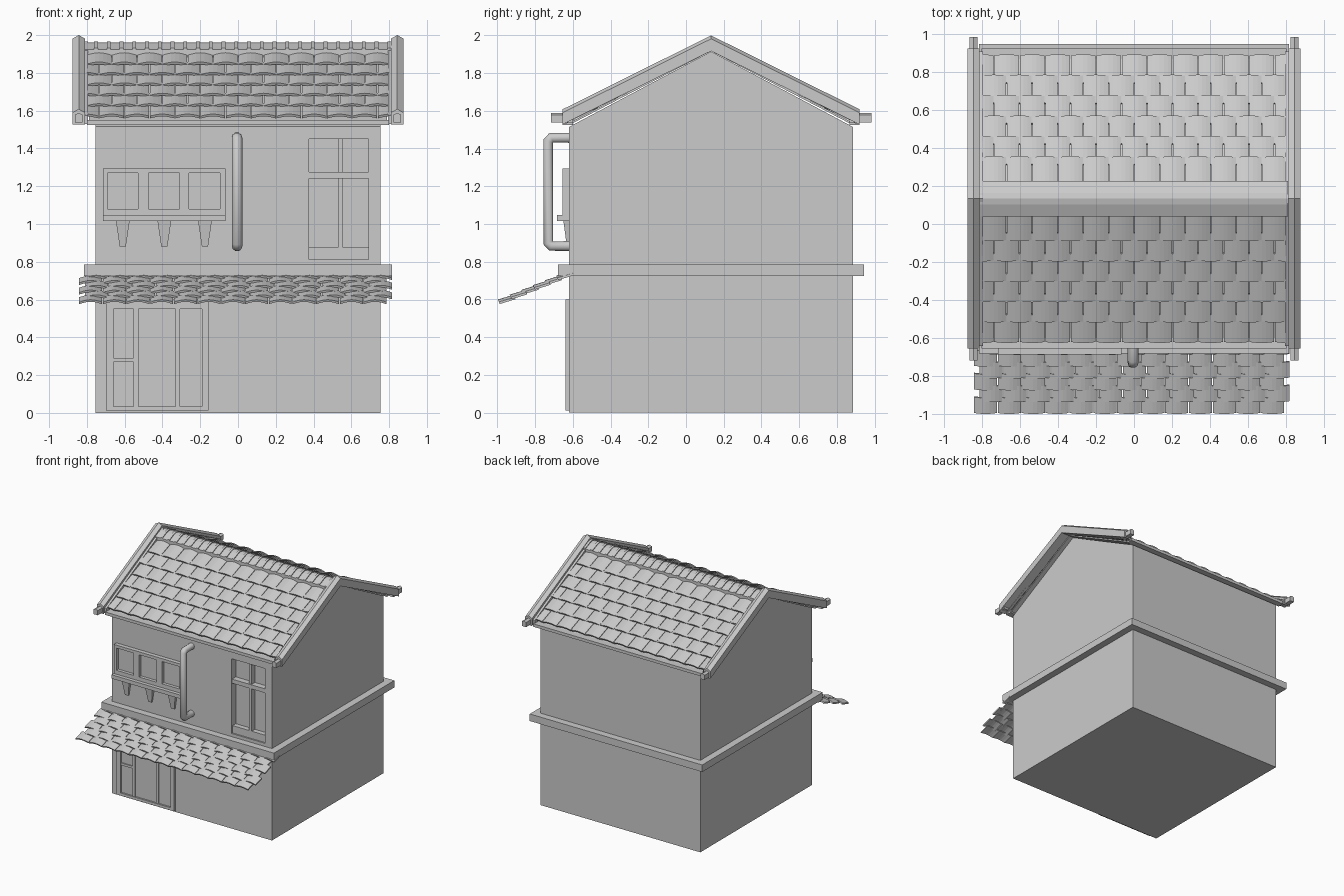
import bpy, bmesh, math
from mathutils import Vector

if "Cube" in bpy.data.objects:
    bpy.data.objects.remove(bpy.data.objects["Cube"])

YC = 0.133           # roof ridge position in y
FRONT = -0.62        # front wall plane


def finish(name, bm):
    bmesh.ops.recalc_face_normals(bm, faces=bm.faces)
    me = bpy.data.meshes.new(name)
    bm.to_mesh(me)
    bm.free()
    ob = bpy.data.objects.new(name, me)
    bpy.context.collection.objects.link(ob)
    return ob


def add_box(bm, x0, x1, y0, y1, z0, z1):
    vs = bmesh.ops.create_cube(bm, size=1)['verts']
    for v in vs:
        v.co = ((x0 + x1) / 2 + v.co.x * (x1 - x0),
                (y0 + y1) / 2 + v.co.y * (y1 - y0),
                (z0 + z1) / 2 + v.co.z * (z1 - z0))


def boxes(name, *dims):
    bm = bmesh.new()
    for d in dims:
        add_box(bm, *d)
    return finish(name, bm)


def loft(bm, a, b):
    """Closed solid between two matching loops."""
    va, vb = [bm.verts.new(p) for p in a], [bm.verts.new(p) for p in b]
    n = len(va)
    bm.faces.new(va)
    bm.faces.new(vb[::-1])
    for i in range(n):
        j = (i + 1) % n
        bm.faces.new((va[i], vb[i], vb[j], va[j]))


def mirror_y(p):
    return (p[0], 2 * YC - p[1], p[2])


# --- house body with gable, recessed for the balcony door
bm = bmesh.new()
prof = [(FRONT, 0), (0.885, 0), (0.885, 1.515), (YC, 1.915), (FRONT, 1.515)]
loft(bm, [(-0.755, y, z) for y, z in prof], [(0.755, y, z) for y, z in prof])
walls = finish("house_walls", bm)
cutter = boxes("door_cutter", (0.355, 0.71, -0.7, FRONT + 0.055, 0.80, 1.47))
cutter.hide_render = True
mod = walls.modifiers.new("door_recess", 'BOOLEAN')
mod.operation = 'DIFFERENCE'
mod.object = cutter
bpy.context.view_layer.objects.active = walls
bpy.ops.object.modifier_apply(modifier=mod.name)
bpy.data.objects.remove(cutter)

boxes("floor_band", (-0.815, 0.815, -0.68, 0.945, 0.725, 0.785))

# --- balcony door set in the recess
d0, d1 = FRONT + 0.012, FRONT + 0.06
boxes("balcony_door_frame",
      (0.355, 0.375, FRONT, d1, 0.80, 1.47), (0.69, 0.71, FRONT, d1, 0.80, 1.47),
      (0.375, 0.69, FRONT, d1, 1.45, 1.47), (0.375, 0.69, FRONT, d1, 0.80, 0.812),
      (0.53, 0.555, d0, d1, 0.875, 1.45),
      (0.375, 0.69, FRONT + 0.004, d1, 1.24, 1.275),
      (0.375, 0.69, d0, d1, 0.812, 0.875))

# --- three-pane window box, sill and tapered brackets
w = -0.655
boxes("window_frame",
      (-0.715, -0.065, FRONT - 0.008, FRONT + 0.01, 1.045, 1.295),
      (-0.715, -0.065, w, FRONT, 1.27, 1.295), (-0.715, -0.065, w, FRONT, 1.045, 1.08),
      *[(a, b, w, FRONT, 1.08, 1.27) for a, b in
        ((-0.715, -0.69), (-0.53, -0.475), (-0.31, -0.26), (-0.095, -0.065))])
boxes("window_sill", (-0.715, -0.065, -0.685, FRONT, 1.015, 1.047))
bm = bmesh.new()
for x in (-0.61, -0.39, -0.175):
    loft(bm, [(x - 0.036, FRONT, 1.015), (x + 0.036, FRONT, 1.015),
              (x + 0.036, -0.65, 1.015), (x - 0.036, -0.65, 1.015)],
         [(x - 0.016, FRONT, 0.88), (x + 0.016, FRONT, 0.88),
          (x + 0.016, -0.632, 0.88), (x - 0.016, -0.632, 0.88)])
finish("window_brackets", bm)

# --- ground floor sliding doors
g = -0.64
boxes("ground_door",
      (-0.70, -0.155, FRONT - 0.006, FRONT + 0.01, 0.012, 0.60),
      (-0.70, -0.66, g, FRONT, 0.012, 0.60), (-0.19, -0.155, g, FRONT, 0.012, 0.60),
      (-0.66, -0.19, g, FRONT, 0.55, 0.60), (-0.66, -0.19, g, FRONT, 0.012, 0.035),
      *[(x - 0.012, x + 0.012, g + 0.005, FRONT, 0.035, 0.55) for x in (-0.54, -0.32)],
      (-0.66, -0.54, g + 0.005, FRONT, 0.27, 0.29))

# --- drain pipe
cu = bpy.data.curves.new("drain_pipe", 'CURVE')
cu.dimensions = '3D'
cu.bevel_depth = 0.028
cu.bevel_resolution = 3
cu.use_fill_caps = True
path = [(-0.60, 1.457), (-0.715, 1.457), (-0.73, 1.44), (-0.73, 0.90), (-0.715, 0.883), (-0.60, 0.883)]
sp = cu.splines.new('POLY')
sp.points.add(len(path) - 1)
for pt, (y, z) in zip(sp.points, path):
    pt.co = (-0.005, y, z, 1)
sp.use_smooth = True
bpy.context.collection.objects.link(bpy.data.objects.new("drain_pipe", cu))


# --- curved roof tiles
def add_tile(bm, x0, x1, low, high, lift, arc, thick, limit, flip=False):
    lo, hi = Vector((0, *low)), Vector((0, *high))
    d = (hi - lo).normalized()
    n = Vector((0, -d.z, d.y))
    ends = []
    for base in (lo + n * lift, hi):
        top, bot = [], []
        for i in range(7):
            t = i / 6
            x = x0 + (x1 - x0) * t
            x = max(-limit, min(limit, x))
            t = (x - x0) / (x1 - x0)
            p = base + n * (arc * math.sin(math.pi * t)) + Vector((x, 0, 0))
            if top and x - top[-1].x < 1e-4:
                continue
            top.append(p + n * thick)
            bot.append(p)
        loop = top + bot[::-1]
        ends.append([mirror_y(p) for p in loop] if flip else loop)
    if len(ends[0]) >= 4:
        loft(bm, *ends)


def tile_field(name, start, slope, rows, step, x0, width, cols, shift, limit,
               lift, arc, thick, flip=False):
    bm = bmesh.new()
    for r in range(rows):
        y = start[0] + r * step
        z = start[1] + r * step * slope
        run = step * 1.3
        for c in range(cols):
            a = x0 + c * width + (r % 2) * shift
            add_tile(bm, a + 0.002, a + width - 0.002, (y, z), (y + run, z + run * slope),
                     lift, arc, thick, limit, flip)
    return finish(name, bm)


SLOPE = 0.515
for label, flip in (("front", False), ("back", True)):
    tile_field("roof_tiles_" + label, (-0.605, 1.543), SLOPE, 6, 0.107, -0.87, 0.134, 13, 0.067,
               0.80, 0.018, 0.012, 0.014, flip)
tile_field("awning_tiles", (-0.985, 0.568), 0.41, 6, 0.062, -0.843, 0.1255, 13, 0.03,
           2, 0.008, 0.014, 0.012)

# --- under-tile deck, sharing the wall slope
bm = bmesh.new()
deck = [(-0.61, 1.53), (YC, 1.917), (2 * YC + 0.61, 1.53),
        (2 * YC + 0.61, 1.542), (YC, 1.929), (-0.61, 1.542)]
loft(bm, [(-0.79, y, z) for y, z in deck], [(0.79, y, z) for y, z in deck])
finish("roof_deck", bm)

# --- ridge caps with alternating seams
bm = bmesh.new()
count = 24
for i in range(count):
    for k, (f0, f1, up) in enumerate(((0, 0.72, 0), (0.72, 1, 0.007))):
        a, b = (-0.81 + 1.62 * (i + f) / count for f in (f0, f1))
        r = [(YC - 0.093, 1.885), (YC - 0.093, 1.925 + up), (YC - 0.03, 1.953 + up), (YC, 1.96 + up),
             (YC + 0.03, 1.953 + up), (YC + 0.093, 1.925 + up), (YC + 0.093, 1.885), (YC, 1.925)]
        loft(bm, [(a, y, z) for y, z in r], [(b, y, z) for y, z in r])
finish("ridge_caps", bm)

# --- barge boards with peaked tops, their end beams, side rails and eave boards
barge, ends, rails, eaves = (bmesh.new() for _ in range(4))


def pent(x, y, w, z0, z1, peak):
    return [(x - w, y, z0), (x + w, y, z0), (x + w, y, z1 - peak), (x, y, z1), (x - w, y, z1 - peak)]


for flip in (False, True):
    m = mirror_y if flip else (lambda p: p)
    for s in (-1, 1):
        x = s * 0.843
        loft(barge, [m(p) for p in pent(x, -0.655, 0.032, 1.528, 1.608, 0.018)],
             [m(p) for p in pent(x, YC, 0.032, 1.917, 2.0, 0.018)])
        loft(ends, [m(p) for p in pent(x, -0.733 + 0.016, 0.02, 1.538, 1.588, 0.01)],
             [m(p) for p in pent(x, -0.60, 0.02, 1.538, 1.588, 0.01)])
        xa, xb = s * 0.793, s * 0.815
        loft(rails, [m(p) for p in ((xa, -0.64, 1.53), (xb, -0.64, 1.53), (xb, -0.64, 1.575), (xa, -0.64, 1.575))],
             [m(p) for p in ((xa, YC, 1.925), (xb, YC, 1.925), (xb, YC, 1.965), (xa, YC, 1.965))])
    y0, y1 = sorted((m((0, -0.655, 0))[1], m((0, -0.60, 0))[1]))
    add_box(eaves, -0.80, 0.80, y0, y1, 1.525, 1.55)
finish("barge_boards", barge)
finish("barge_end_beams", ends)
finish("roof_side_rails", rails)
finish("eave_boards", eaves)

# --- centre along y exactly: beam ends reach 0.983, awning -0.99
